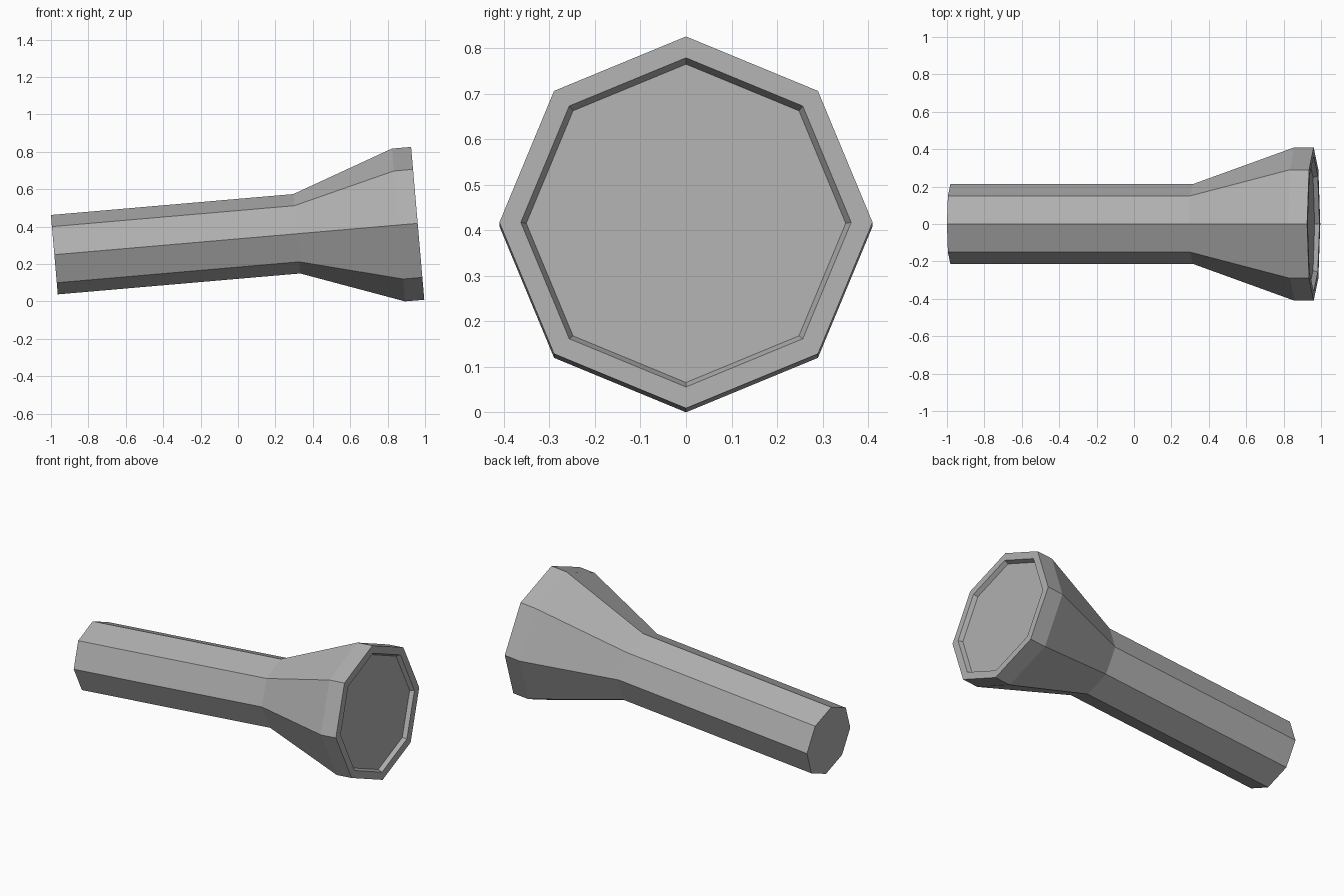
import bpy, bmesh, math

if "Cube" in bpy.data.objects:
    bpy.data.objects.remove(bpy.data.objects["Cube"])

SIDES = 8
TILT = math.radians(-4.93)
ORIGIN = (-0.982, 0, 0.25)

grey = bpy.data.materials.new("plain_grey")
grey.diffuse_color = (0.43, 0.43, 0.43, 1)
grey.use_nodes = True
grey.node_tree.nodes["Principled BSDF"].inputs["Base Color"].default_value = grey.diffuse_color


def lathe(name, profile, cap_start=False, cap_end=False):
    """Sweep (distance along axis, radius) points round the tilted torch axis."""
    bm = bmesh.new()
    rings = []
    for x, r in profile:
        rings.append([bm.verts.new((x, r * math.cos(2 * math.pi * i / SIDES),
                                    r * math.sin(2 * math.pi * i / SIDES)))
                      for i in range(SIDES)])
    for a, b in zip(rings, rings[1:]):
        for i in range(SIDES):
            j = (i + 1) % SIDES
            bm.faces.new((a[j], a[i], b[i], b[j]))
    if cap_start:
        bm.faces.new(rings[0][::-1])
    if cap_end:
        bm.faces.new(rings[-1])
    bm.normal_update()
    mesh = bpy.data.meshes.new(name)
    bm.to_mesh(mesh)
    bm.free()
    mesh.materials.append(grey)
    obj = bpy.data.objects.new(name, mesh)
    obj.location = ORIGIN
    obj.rotation_euler = (0, TILT, 0)
    bpy.context.collection.objects.link(obj)
    return obj


# Handle, flared head, rim and the recessed lens at its front
lathe("torch_body", [(0, 0.213), (1.301, 0.213), (1.847, 0.41), (1.95, 0.41),
                     (1.95, 0.363), (1.925, 0.351)],
      cap_start=True, cap_end=True)
